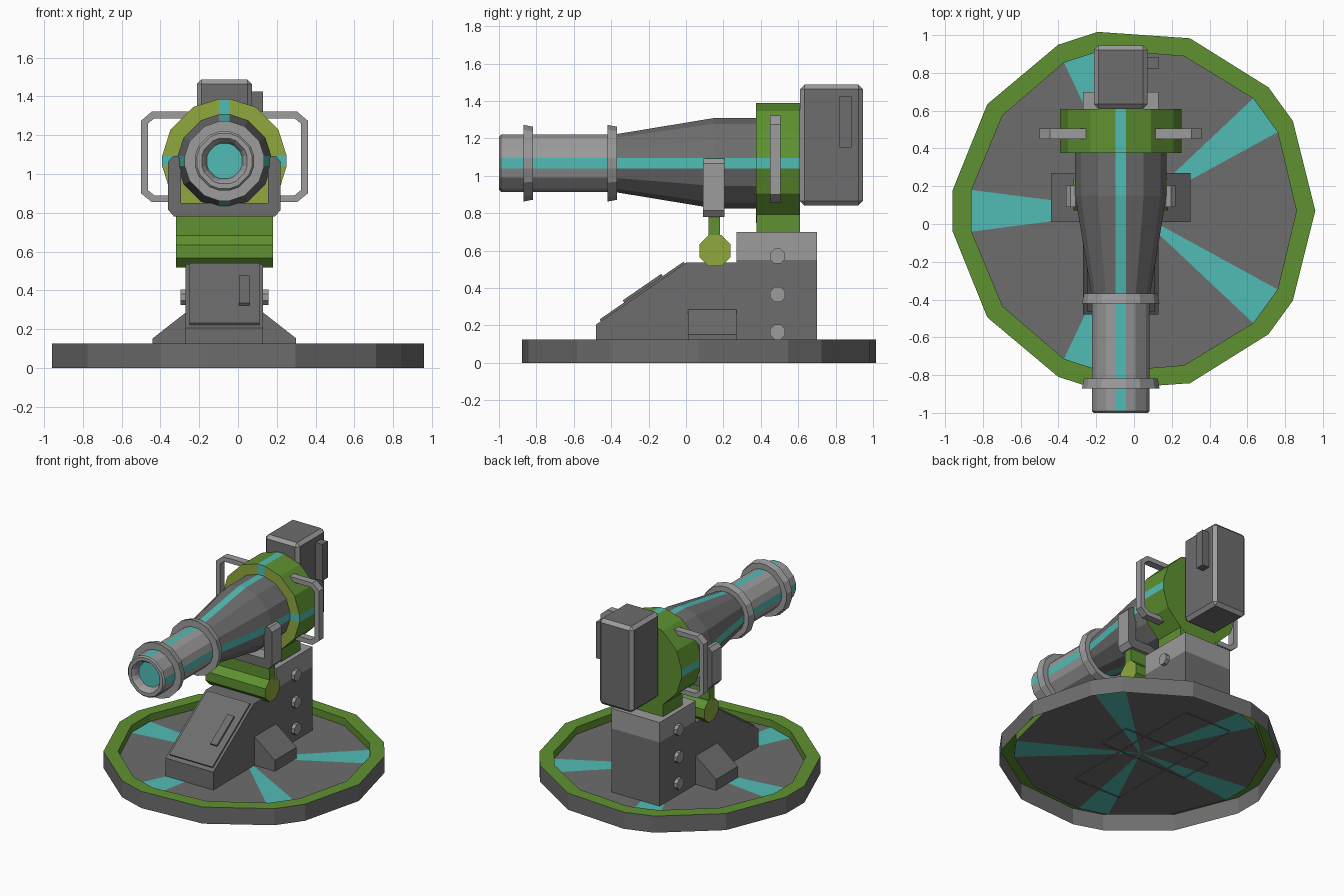
import bpy, bmesh, math
from mathutils import Vector

if "Cube" in bpy.data.objects:
    bpy.data.objects.remove(bpy.data.objects["Cube"])

CX, CZ = -0.07, 1.067      # barrel axis
FLOOR, OPEN = 0.07, 0.062  # base floor height, open bottom of the pedestal


def material(name, rgb):
    m = bpy.data.materials.new(name)
    m.diffuse_color = (*[((c + 0.055) / 1.055) ** 2.4 for c in rgb], 1)
    m.use_nodes = True
    m.node_tree.nodes["Principled BSDF"].inputs["Base Color"].default_value = m.diffuse_color
    return m


MATS = [material("dark grey", (0.43, 0.43, 0.43)),
        material("light grey", (0.61, 0.61, 0.61)),
        material("green", (0.37, 0.57, 0.19)),
        material("olive", (0.56, 0.66, 0.24)),
        material("teal", (0.32, 0.74, 0.71))]
DARK, LIGHT, GREEN, OLIVE, TEAL = range(5)


def build(name, verts, faces, mats):
    me = bpy.data.meshes.new(name)
    me.from_pydata(verts, [], faces)
    for m in MATS:
        me.materials.append(m)
    for p, m in zip(me.polygons, mats):
        p.material_index = m
    bm = bmesh.new()
    bm.from_mesh(me)
    bmesh.ops.recalc_face_normals(bm, faces=bm.faces)
    bm.to_mesh(me)
    bm.free()
    ob = bpy.data.objects.new(name, me)
    bpy.context.collection.objects.link(ob)
    return ob


def prism(name, pts, axis, a, b, side, cap=None):
    """Extrude a 2D profile along an axis; faces lying at OPEN are left out."""
    n = len(pts)
    place = {'x': lambda p, t: (t, p[0], p[1]), 'y': lambda p, t: (p[0], t, p[1])}[axis]
    verts = [place(p, t) for t in (a, b) for p in pts]
    faces = [(i, (i + 1) % n, (i + 1) % n + n, i + n) for i in range(n)]
    faces = [f for f in faces if any(verts[i][2] > OPEN + 1e-5 for i in f)]
    mats = [side] * len(faces) + [side if cap is None else cap] * 2
    faces += [tuple(range(n)), tuple(range(n, 2 * n))]
    return build(name, verts, faces, mats)


def box(name, x0, x1, y0, y1, z0, z1, mat):
    return prism(name, [(y0, z0), (y1, z0), (y1, z1), (y0, z1)], 'x', x0, x1, mat)


def ngon(cy, cz, r, n):
    return [(cy + r * math.cos((i + .5) * math.tau / n),
             cz + r * math.sin((i + .5) * math.tau / n)) for i in range(n)]


def section(y, r, w=0.027):
    """16-sided section with a narrow stripe face on each of the four axes."""
    out = []
    for k in range(4):
        c, s = round(math.cos(k * math.pi / 2)), round(math.sin(k * math.pi / 2))
        h = min(w, r * 0.25)
        q = math.sqrt(r * r - h * h)
        for u, v in ((q, -h), (q, h), (r * .866, r * .5), (r * .5, r * .866)):
            out.append((CX + u * c - v * s, y, CZ + u * s + v * c))
    return out


def loft(name, stations, start=None, end=None):
    """stations: (y, radius, colour, stripe colour) of the segment that follows."""
    verts, faces, mats = [], [], []
    for st in stations:
        verts += section(st[0], st[1])
    for i, st in enumerate(stations[:-1]):
        for j in range(16):
            k = (j + 1) % 16
            faces.append((i * 16 + j, i * 16 + k, i * 16 + 16 + k, i * 16 + 16 + j))
            mats.append(st[3] if j % 4 == 0 else st[2])
    if start is not None:
        faces.append(tuple(range(16)))
        mats.append(start)
    if end is not None:
        faces.append(tuple(range(len(verts) - 16, len(verts))))
        mats.append(end)
    return build(name, verts, faces, mats)


# Base dish: grey wall, green rim, recessed floor with five teal spokes
def dish_ring(r, z):
    d = math.degrees(math.atan2(0.11, r))
    return [(q * math.cos(math.radians(72 * k + a)),
             0.07 + q * math.sin(math.radians(72 * k + a)), z)
            for k in range(5)
            for a, q in ((0, r), (36 - d, math.hypot(r, .11)), (36 + d, math.hypot(r, .11)))]


verts = dish_ring(.96, 0) + dish_ring(.96, .125) + dish_ring(.86, .125) + dish_ring(.86, FLOOR)
faces, mats = [], []
for ring, col in enumerate((DARK, GREEN, GREEN)):
    for j in range(15):
        k = (j + 1) % 15
        faces.append((ring * 15 + j, ring * 15 + k, ring * 15 + 15 + k, ring * 15 + 15 + j))
        mats.append(col)
verts.append((0, .07, FLOOR))
for j in range(15):
    faces.append((45 + j, 45 + (j + 1) % 15, 60))
    mats.append(TEAL if j % 3 == 1 else DARK)
build("base_dish", verts, faces, mats)

# Pedestal with sloped front, light cap block, side wedges
prism("pedestal", [(-.48, OPEN), (-.48, .205), (0, .535), (.27, .535), (.27, .55),
                   (.70, .55), (.70, OPEN)], 'x', CX - .2, CX + .2, DARK)
box("pedestal_cap", CX - .2, CX + .2, .27, .70, .55, .70, LIGHT)
prism("side_wedges", [(CX - .37, OPEN), (CX - .37, .152), (CX - .2, .285), (CX + .2, .285),
                      (CX + .37, .152), (CX + .37, OPEN)], 'y', .01, .27, DARK)

# Plates lying on the sloped front
def slope_plate(name, x0, x1, t0, t1, h):
    o, d = Vector((-.48, .205)), Vector((.824, .566))
    n = Vector((-.566, .824))
    prism(name, [tuple(o + d * t + n * k) for t, k in ((t0, 0), (t1, 0), (t1, h), (t0, h))],
          'x', x0, x1, DARK)


slope_plate("slope_panel", CX - .18, CX + .18, .03, .575, .012)
slope_plate("slope_latch", .005, .06, .19, .44, .026)

# Bolts on both sides of the pedestal
for s, side in ((-1, "left"), (1, "right")):
    for i, z in enumerate((.165, .365, .57)):
        prism(f"bolt_{side}_{i}", ngon(.49, z, .043, 8), 'x',
              CX + s * .19, CX + s * .227, LIGHT)

# Pivot roller, neck and yoke
prism("pivot_roller", ngon(.155, .60, .09, 8), 'x', CX - .25, CX + .25, GREEN, OLIVE)
box("pivot_neck", CX - .25, CX + .25, .12, .182, .66, .79, GREEN)
half = [(.26, .78), (.29, .815), (.29, 1.065), (.265, 1.092), (.24, 1.092), (.225, 1.07), (.225, .85)]
prism("yoke", [(CX + x, z) for x, z in half] + [(CX - x, z) for x, z in reversed(half)],
      'y', .09, .205, LIGHT, DARK)

# Barrel: recessed teal muzzle, light tube, dark cone, teal stripes
loft("barrel", [(-.95, .093, LIGHT, LIGHT), (-.98, .105, LIGHT, LIGHT), (-1.0, .12, LIGHT, LIGHT),
                (-1.0, .145, LIGHT, LIGHT), (-.99, .155, LIGHT, TEAL), (-.39, .155, DARK, TEAL),
                (.15, .243, DARK, TEAL), (.40, .243, DARK, DARK)], TEAL, DARK)
for i, y in enumerate((-.87, -.42)):
    loft(f"barrel_band_{i}", [(y, .15, LIGHT, LIGHT), (y, .207, LIGHT, LIGHT),
                              (y + .052, .197, LIGHT, LIGHT), (y + .052, .15, LIGHT, LIGHT)])

# Big green collar and its foot
loft("collar", [(.375, .2, OLIVE, TEAL), (.375, .322, GREEN, TEAL), (.61, .322, GREEN, GREEN)],
     None, GREEN)
box("collar_foot", CX - .165, CX + .165, .376, .609, .70, .83, GREEN)

# Handles on both sides of the collar
outer = [(.17, 1.322), (.375, 1.322), (.43, 1.275), (.43, .90), (.375, .855), (.17, .855)]
inner = [(.17, .89), (.362, .89), (.395, .917), (.395, 1.26), (.362, 1.287), (.17, 1.287)]
for s, side in ((-1, "left"), (1, "right")):
    prism(f"handle_{side}", [(CX + s * x, z) for x, z in outer + inner], 'y', .45, .505, LIGHT)

# Rear housing with light chamfers and a small side box
rear = box("rear_housing", CX - .142, CX + .142, .61, .945, .84, 1.488, DARK)
bm = bmesh.new()
bm.from_mesh(rear.data)
bmesh.ops.bevel(bm, geom=bm.edges[:], offset=.024, segments=1, affect='EDGES', profile=.5)
bm.normal_update()
for f in bm.faces:
    f.material_index = DARK if max(abs(c) for c in f.normal) > .95 else LIGHT
bm.to_mesh(rear.data)
bm.free()
box("side_box", .06, .13, .82, .885, 1.15, 1.425, DARK)
